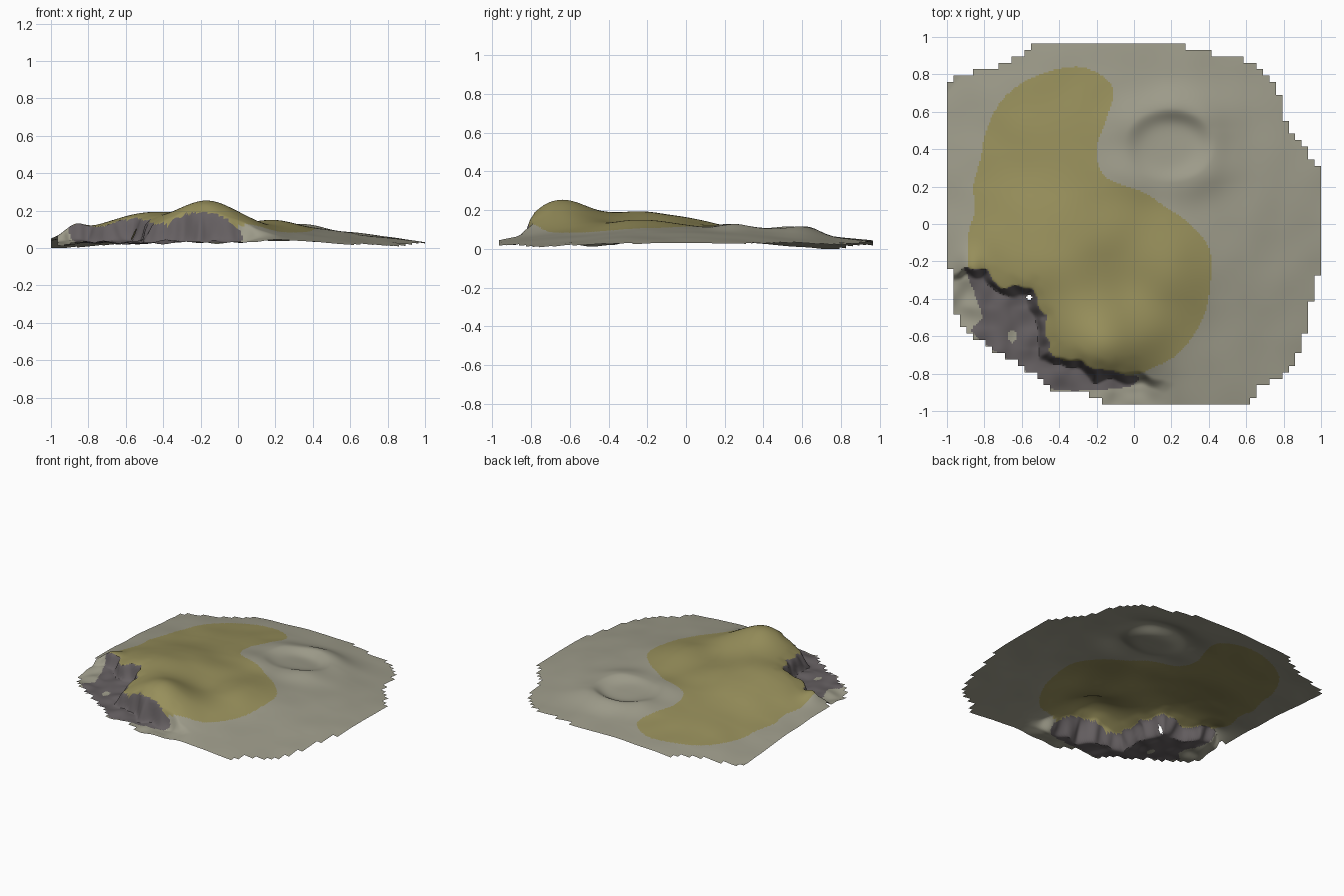
import bpy, bmesh, math
from mathutils import Vector, noise

if "Cube" in bpy.data.objects:
    bpy.data.objects.remove(bpy.data.objects["Cube"])

STEP, FINE = 2 / 58, 4          # outline cell size, subdivisions per cell

OUTLINE = [(-.5, .98), (.26, .98), (.27, .94), (.4, .93), (.41, .9), (.53, .9), (.6, .87),
           (.7, .81), (.77, .7), (.8, .7), (.8, .57), (.86, .46), (.92, .39), (.96, .31),
           (1.01, .3), (1.01, -.27), (.97, -.28), (.96, -.36), (.93, -.52), (.9, -.64),
           (.86, -.75), (.75, -.84), (.66, -.88), (.62, -.98),
           (-.17, -.98), (-.18, -.92), (-.43, -.89), (-.52, -.82), (-.66, -.72), (-.8, -.64),
           (-.9, -.58), (-.97, -.46), (-.98, -.23), (-1.01, -.22), (-1.01, .73), (-.93, .8),
           (-.73, .84), (-.6, .91)]
GRASS = [(-.34, .84), (-.2, .81), (-.11, .72), (-.14, .58), (-.2, .4), (-.15, .25), (.05, .17),
         (.17, .09), (.3, 0), (.4, -.13), (.41, -.3), (.37, -.5), (.25, -.68), (.1, -.77),
         (-.02, -.81), (-.25, -.84), (-.5, -.8), (-.84, -.35), (-.89, -.1), (-.85, .08),
         (-.86, .2), (-.82, .35), (-.79, .5), (-.7, .67), (-.55, .78)]
QUARRY = [(-.9, -.25), (-.8, -.27), (-.72, -.35), (-.57, -.37), (-.5, -.5), (-.48, -.7),
          (-.38, -.72), (-.3, -.76), (-.2, -.8), (.02, -.815), (.2, -.87), (.4, -1.2),
          (-1.2, -1.2), (-1.2, -.38)]
ROCK_EDGE = [(-.86, -.2), (-.3, -.2), (.0, -.7), (.02, -.84), (-.1, -.88), (-.43, -.885),
             (-.6, -.77), (-.73, -.69), (-.87, -.57), (-.81, -.5), (-.86, -.35)]
# hills: x, y, width x, width y, height
HILLS = [(-.16, -.67, .19, .17, .172), (-.48, -.25, .27, .25, .105), (.2, -.25, .14, .18, .05),
         (-.3, .03, .3, .2, .015), (-.87, -.24, .05, .07, .05), (.55, 0, .2, .3, .012),
         (-.45, .45, .18, .22, .012), (-.03, -.35, .1, .14, -.015), (.4, -.95, .25, .2, .01),
         (0, .97, .4, .12, .008), (-1, .1, .12, .4, .008)]


def smooth_loop(pts, steps=5):
    """Closed curve running through the points."""
    out, n = [], len(pts)
    for i in range(n):
        a, b, c, d = (Vector(pts[(i + k) % n]) for k in (-1, 0, 1, 2))
        for s in range(steps):
            t = s / steps
            out.append(tuple(.5 * (2 * b + (c - a) * t + (2 * a - 5 * b + 4 * c - d) * t * t
                                   + (3 * b - a - 3 * c + d) * t ** 3)))
    return out


def inside(x, y, poly):
    hit = False
    for (ax, ay), (bx, by) in zip(poly, poly[1:] + poly[:1]):
        if (ay > y) != (by > y) and x < (bx - ax) * (y - ay) / (by - ay) + ax:
            hit = not hit
    return hit


def ramp(v, a, b):
    t = max(0, min(1, (v - a) / (b - a)))
    return t * t * (3 - 2 * t)


def quarry_depth(x, y):
    """Distance into the quarry, negative outside, with a ragged rim."""
    if y > -.05 or x > .6:
        return -1
    p = Vector((x, y))
    best = 9
    for a, b in zip(QUARRY, QUARRY[1:] + QUARRY[:1]):
        a, b = Vector(a), Vector(b)
        t = (p - a).dot(b - a) / (b - a).length_squared
        best = min(best, (p - a.lerp(b, max(0, min(1, t)))).length)
    rag = .035 * noise.noise(Vector((x * 12, y * 12, 3)))
    return (best if inside(x, y, QUARRY) else -best) + rag


def height(x, y, depth):
    r2 = x * x + y * y
    h = .042 + .068 * (1 - r2)
    for cx, cy, wx, wy, a in HILLS:
        h += a * math.exp(-((x - cx) / wx) ** 2 / 2 - ((y - cy) / wy) ** 2 / 2)
    # worn crater ring, steeper inside than outside
    d = (math.hypot((x - .19) / .25, (y - .42) / .2) - 1) * .22
    rim = .03 + .02 * noise.noise(Vector((x * 4, y * 4, 7))) + .02 * (y - .42)
    h += rim * math.exp(-(d / (.05 if d < 0 else .09)) ** 2 / 2)
    h += .006 * noise.noise(Vector((x * 5, y * 5, 1)))
    # hill shoulder rolls over before the rock wall
    h -= .15 * ramp(depth, -.1, .05) * max(0, h - .1)
    # quarry cut, fading out to the right
    t = ramp(depth, -.022, .03 if x < -.5 else .04) * (1 - ramp(x, 0, .25))
    floor = .034 + .1 * (h - .03) + .02 * noise.noise(Vector((x * 9, y * 9, 5)))
    return max(.012, h + (min(floor, h) - h) * t)


def material(name, colour):
    m = bpy.data.materials.new(name)
    m.diffuse_color = (*colour, 1)
    m.use_nodes = True
    m.node_tree.nodes["Principled BSDF"].inputs["Base Color"].default_value = m.diffuse_color
    return m


grass_loop, rock_loop = smooth_loop(GRASS), smooth_loop(ROCK_EDGE, 3)


def face_colour(x, y, z):
    """0 soil, 1 grass, 2 rock."""
    depth = quarry_depth(x, y)
    cap = .2 - 3 * max(0, abs(x + .2) - .03) ** 2 if x > -.4 else .17
    if depth > -.02 and z < cap:
        if inside(x, y, rock_loop) and math.hypot((x + .65) / .022, (y + .6) / .035) > 1:
            return 2
        if depth > .01:
            return 0
    return 1 if inside(x, y, grass_loop) else 0


# terrain sheet: coarse cells give the stepped outline, fine quads the relief
bm = bmesh.new()
verts = {}
fine = STEP / FINE


def vert(i, j):
    if (i, j) not in verts:
        x, y = -1 + i * fine, -28 * STEP + j * fine
        verts[i, j] = bm.verts.new((x, y, height(x, y, quarry_depth(x, y))))
    return verts[i, j]


for ci in range(58):
    for cj in range(56):
        if not inside(-1 + (ci + .5) * STEP, (cj - 27.5) * STEP, OUTLINE):
            continue
        for i in range(ci * FINE, ci * FINE + FINE):
            for j in range(cj * FINE, cj * FINE + FINE):
                x, y = -1 + (i + .5) * fine, -28 * STEP + (j + .5) * fine
                if abs(x + .56) + abs(y + .39) < .016:     # small hole in the rock wall
                    continue
                f = bm.faces.new([vert(i, j), vert(i + 1, j), vert(i + 1, j + 1), vert(i, j + 1)])
                f.material_index = face_colour(x, y, f.calc_center_median().z)

low = min(v.co.z for v in bm.verts)
for v in bm.verts:
    v.co.z -= low
mesh = bpy.data.meshes.new("terrain")
bm.to_mesh(mesh)
bm.free()
for m in (material("pale grey soil", (.34, .33, .255)), material("olive grass", (.31, .275, .105)),
          material("dark rock", (.13, .115, .12))):
    mesh.materials.append(m)
terrain = bpy.data.objects.new("terrain", mesh)
bpy.context.collection.objects.link(terrain)
bpy.context.view_layer.objects.active = terrain
terrain.select_set(True)
bpy.ops.object.shade_smooth_by_angle(angle=math.radians(40))
